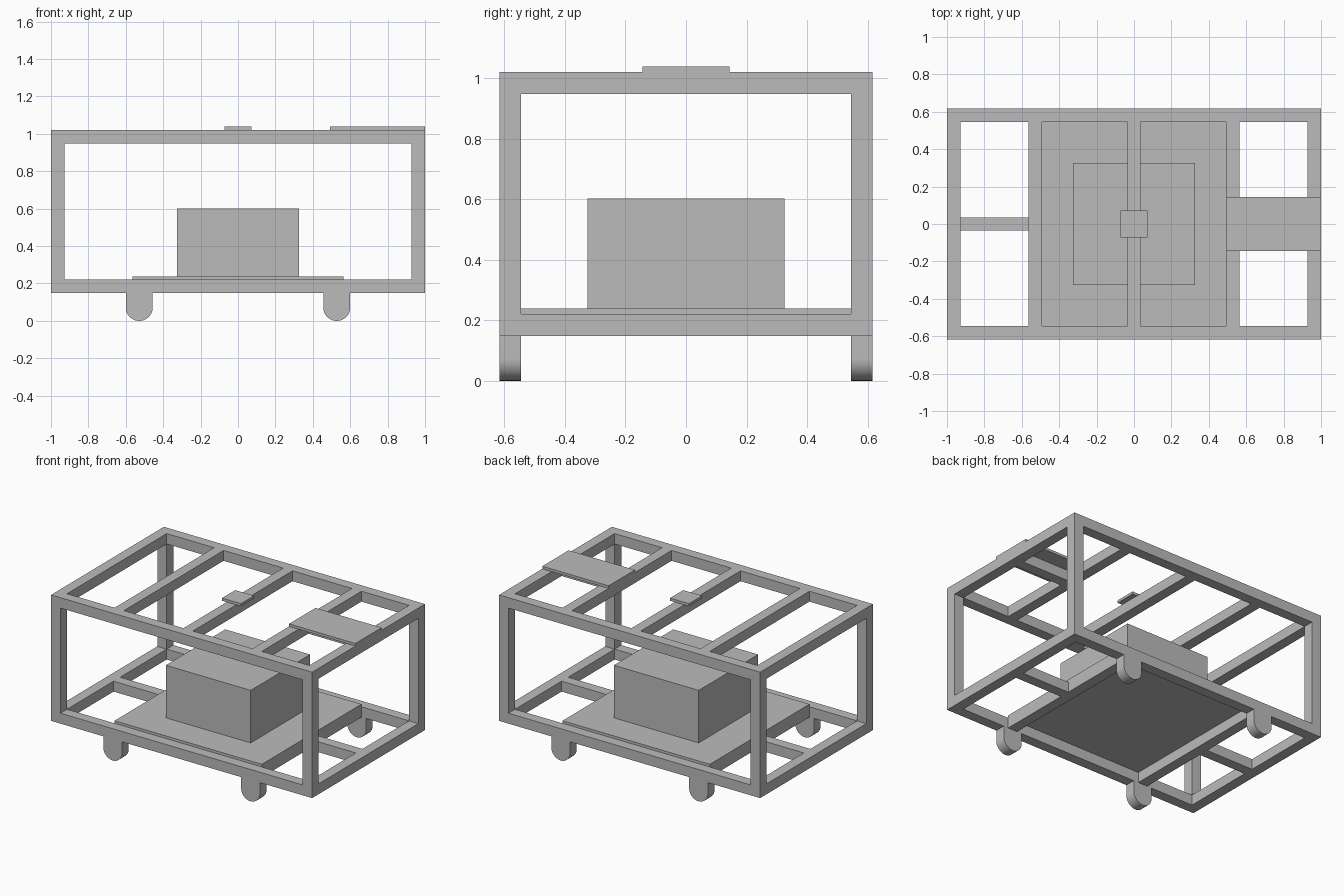
import bpy, bmesh, math

cube = bpy.data.objects.get("Cube")
if cube:
    bpy.data.objects.remove(cube, do_unlink=True)

grey = bpy.data.materials.new("plain_grey")
grey.use_nodes = True
tone = (0.5, 0.5, 0.5, 1)
grey.diffuse_color = tone
grey.node_tree.nodes["Principled BSDF"].inputs["Base Color"].default_value = tone

BAR = 0.072                     # square tube width
X, Y = 1.0, 0.617               # outer half sizes of the frame
LOW, HIGH = 0.148, 1.02         # underside and top of the frame
XI, YI = X - BAR, Y - BAR       # inner half sizes
XC = 0.528                      # cross bar and foot position
H = BAR / 2


def add_object(name, bm):
    mesh = bpy.data.meshes.new(name)
    bmesh.ops.recalc_face_normals(bm, faces=bm.faces)
    bm.to_mesh(mesh)
    bm.free()
    mesh.materials.append(grey)
    obj = bpy.data.objects.new(name, mesh)
    bpy.context.collection.objects.link(obj)
    return obj


def box(name, x, y, z):
    """Box from (min, max) pairs along each axis."""
    bm = bmesh.new()
    bmesh.ops.create_cube(bm, size=1)
    for v in bm.verts:
        v.co = [lo + (c + 0.5) * (hi - lo) for c, (lo, hi) in zip(v.co, (x, y, z))]
    return add_object(name, bm)


def around(c, half):
    return (c - half, c + half)


# Frame rails, end rails and cross bars, lower and upper
for level, z in (("lower", (LOW, LOW + BAR)), ("upper", (HIGH - BAR, HIGH))):
    for side, s in (("left", 1), ("right", -1)):
        box(f"{level}_end_rail_{side}", around(s * (X - H), H), (-YI, YI), z)
        box(f"{level}_cross_bar_{side}", around(s * XC, H), (-YI, YI), z)
    for side, s in (("front", -1), ("back", 1)):
        box(f"{level}_long_rail_{side}", (-X, X), around(s * (Y - H), H), z)
box("upper_cross_bar_middle", (-H, H), (-YI, YI), (HIGH - BAR, HIGH))

# Short bars joining end rails to cross bars
low_z, high_z = (LOW, LOW + BAR), (HIGH - BAR, HIGH)
box("lower_end_bar_left", (XC + H, XI), (-H, H), low_z)
box("lower_end_bar_right", (-XI, -XC - H), (-H, H), low_z)
box("upper_end_bar_left", (XC + H, XI), (-H, H), high_z)


# Feet with a rounded underside
def foot(name, cx, cy, steps=32):
    bm = bmesh.new()
    r = BAR
    outline = [(r, LOW), (-r, LOW)]
    for i in range(steps + 1):
        a = math.pi * (1 + i / steps)
        outline.append((r * math.cos(a), r + r * math.sin(a)))
    face = bm.faces.new([bm.verts.new((cx + x, cy - H, z)) for x, z in outline])
    ext = bmesh.ops.extrude_face_region(bm, geom=[face])
    moved = [g for g in ext["geom"] if isinstance(g, bmesh.types.BMVert)]
    bmesh.ops.translate(bm, verts=moved, vec=(0, BAR, 0))
    obj = add_object(name, bm)
    bpy.ops.object.select_all(action="DESELECT")
    obj.select_set(True)
    bpy.context.view_layer.objects.active = obj
    bpy.ops.object.shade_smooth_by_angle(angle=math.radians(30))


# Corner posts and feet
for lr, sx in (("left", 1), ("right", -1)):
    for fb, sy in (("front", -1), ("back", 1)):
        box(f"post_{fb}_{lr}", around(sx * (X - H), H), around(sy * (Y - H), H),
            (LOW + BAR, HIGH - BAR))
        foot(f"foot_{fb}_{lr}", sx * XC, sy * (Y - H))

# Floor plate with the load on it
FLOOR = LOW + BAR + 0.018
box("floor_plate", around(0, XC + H), (-YI, YI), (LOW + BAR, FLOOR))
box("load_box", (-0.325, 0.325), (-0.325, 0.325), (FLOOR, 0.602))

# Mounting plates on top
TOP = (HIGH, HIGH + 0.018)
box("small_top_plate", (-BAR, BAR), (-BAR, BAR), TOP)
box("large_top_plate", (XC - H, X), (-2 * BAR, 2 * BAR), TOP)
